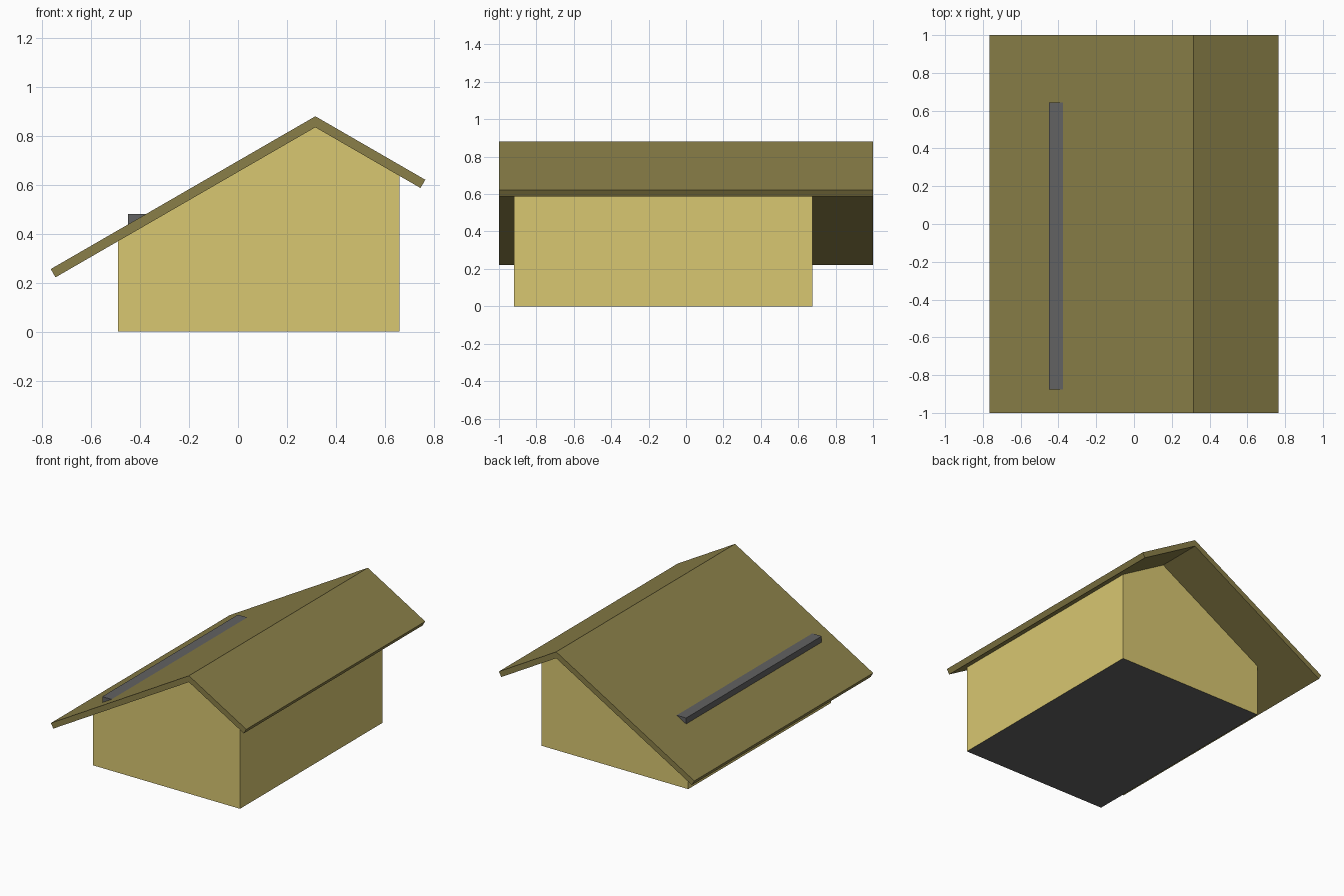
import bpy
import math

if "Cube" in bpy.data.objects:
    bpy.data.objects.remove(bpy.data.objects["Cube"])


def material(name, rgb):
    mat = bpy.data.materials.new(name)
    mat.diffuse_color = (*rgb, 1)
    mat.use_nodes = True
    mat.node_tree.nodes["Principled BSDF"].inputs["Base Color"].default_value = mat.diffuse_color
    return mat


def prism(name, profile, y0, y1, mats):
    """Extrude a counter-clockwise x/z profile from y0 (front) to y1 (back)."""
    n = len(profile)
    verts = [(x, y, z) for y in (y0, y1) for x, z in profile]
    faces = [list(range(n)), list(range(2 * n - 1, n - 1, -1))]
    faces += [[i, i + n, (i + 1) % n + n, (i + 1) % n] for i in range(n)]
    mesh = bpy.data.meshes.new(name)
    mesh.from_pydata(verts, [], faces)
    for mat in mats:
        mesh.materials.append(mat)
    obj = bpy.data.objects.new(name, mesh)
    bpy.context.collection.objects.link(obj)
    return obj


wall_mat = material("plaster", (0.69, 0.57, 0.165))
roof_mat = material("roofing", (0.254, 0.212, 0.065))
grey_mat = material("dark_grey", (0.122, 0.122, 0.122))

# Roof line: both slopes fall at 30 degrees from an off-centre ridge
SLOPE = math.tan(math.radians(30))
RIDGE_X, RIDGE_Z, THICK = 0.316, 0.88, 0.039
EAVE = 0.765
DX, DZ = THICK * 0.5, THICK * math.cos(math.radians(30))
UNDER_Z = RIDGE_Z - THICK / math.cos(math.radians(30))


def slope_z(x, top):
    return top - SLOPE * abs(x - RIDGE_X)


# Walls: gabled block reaching the underside of the roof, with a grey floor
LEFT, RIGHT = -0.49, 0.66
walls = prism("walls", [(LEFT, 0), (RIGHT, 0),
                        (RIGHT, slope_z(RIGHT, UNDER_Z)),
                        (RIDGE_X, UNDER_Z),
                        (LEFT, slope_z(LEFT, UNDER_Z))],
              -0.92, 0.675, [wall_mat, grey_mat])
walls.data.polygons[2].material_index = 1

# Roof: bent slab with eaves cut square to the slopes
zl, zr = slope_z(-EAVE, RIDGE_Z), slope_z(EAVE, RIDGE_Z)
prism("roof", [(-EAVE, zl), (-EAVE + DX, zl - DZ), (RIDGE_X, UNDER_Z),
               (EAVE - DX, zr - DZ), (EAVE, zr), (RIDGE_X, RIDGE_Z)],
      -1, 1, [roof_mat])

# Inner core: grey block whose upper edge breaks through the long slope
prism("inner_core", [(-0.45, 0.02), (0.62, 0.02), (0.62, 0.48), (-0.45, 0.48)],
      -0.875, 0.642, [grey_mat])
